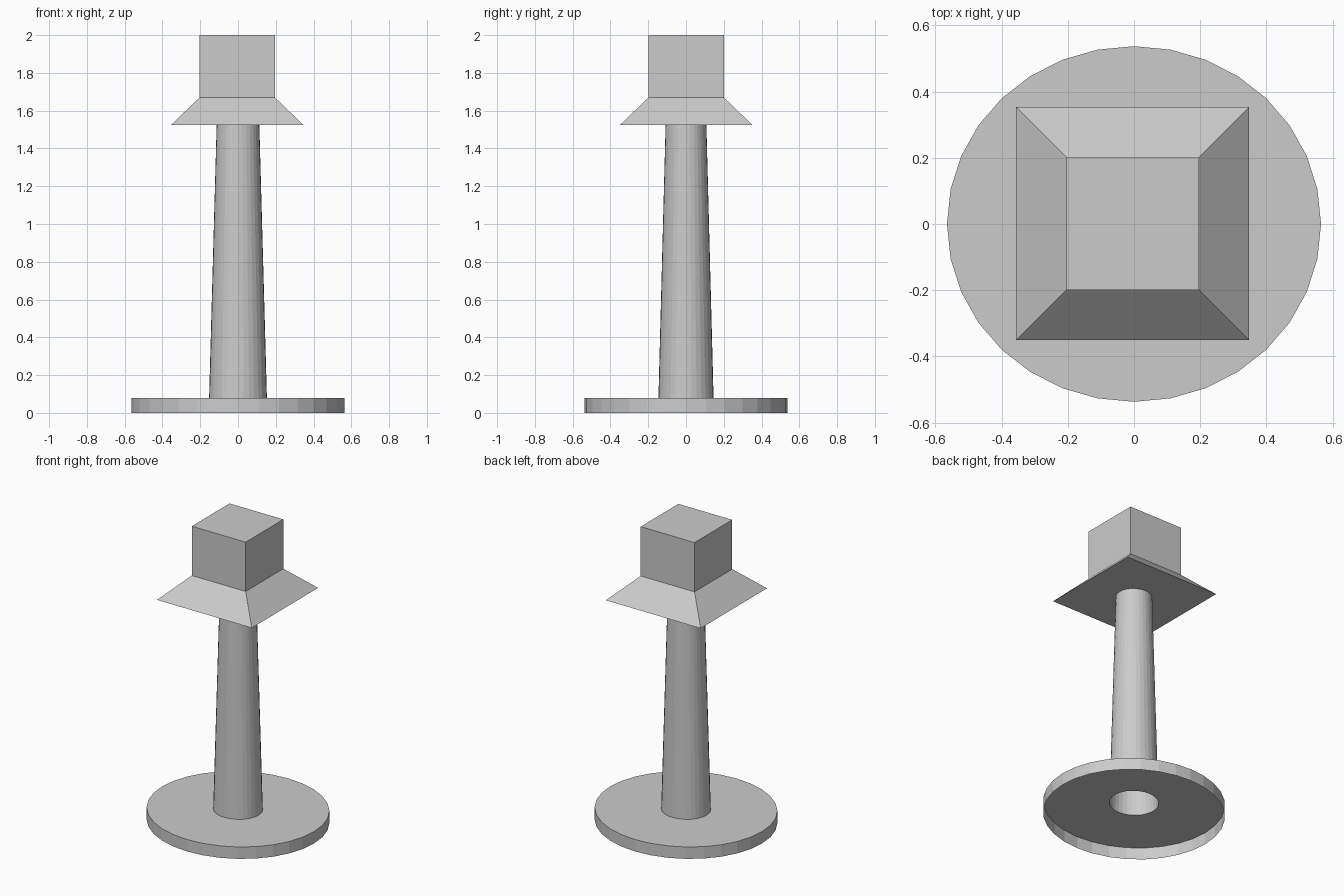
import bpy, bmesh
from math import cos, sin, tau

if "Cube" in bpy.data.objects:
    bpy.data.objects.remove(bpy.data.objects["Cube"])


def loft(name, rings, cap_start=False, cap_end=False):
    """Skin a list of rings (equal-length point lists) with quads."""
    bm = bmesh.new()
    loops = [[bm.verts.new(p) for p in ring] for ring in rings]
    n = len(loops[0])
    for a, b in zip(loops, loops[1:]):
        for i in range(n):
            j = (i + 1) % n
            bm.faces.new((a[i], a[j], b[j], b[i]))
    if cap_start:
        bm.faces.new(loops[0][::-1])
    if cap_end:
        bm.faces.new(loops[-1])
    mesh = bpy.data.meshes.new(name)
    bm.to_mesh(mesh)
    bm.free()
    obj = bpy.data.objects.new(name, mesh)
    bpy.context.collection.objects.link(obj)
    return obj


def oval(rx, ry, z, sides=32):
    return [(rx * cos(tau * i / sides), ry * sin(tau * i / sides), z)
            for i in range(sides)]


def square(half, z, cx=-0.004, cy=0.001):
    return [(cx + sx * half, cy + sy * half, z)
            for sx, sy in ((-1, -1), (1, -1), (1, 1), (-1, 1))]


BASE_H, SHAFT_TOP, BRIM_TOP = 0.08, 1.523, 1.669

# Thin-walled round base, open underneath, with a centre hole in its top
loft("base_plate", [oval(0.565, 0.537, 0), oval(0.565, 0.537, BASE_H),
                    oval(0.153, 0.146, BASE_H)])

# Hollow tapered shaft, open at the bottom
loft("shaft", [oval(0.153, 0.146, BASE_H), oval(0.113, 0.108, SHAFT_TOP)])

# Flared square brim with the block on top
loft("head", [square(0.352, SHAFT_TOP), square(0.2, BRIM_TOP), square(0.2, 2.0)],
     cap_start=True, cap_end=True)
